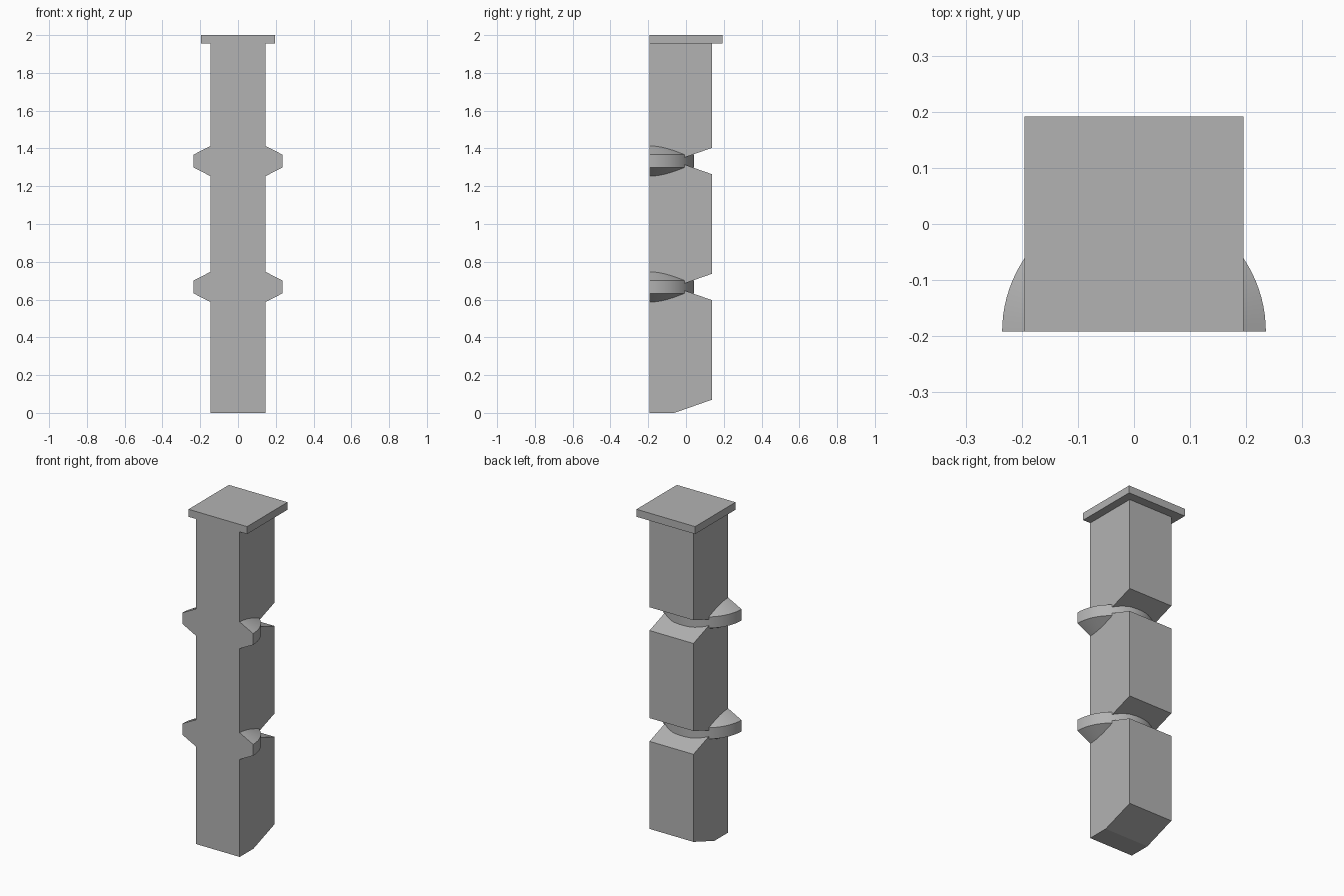
import bpy, bmesh, math
from mathutils import Vector

cube = bpy.data.objects.get("Cube")
if cube:
    bpy.data.objects.remove(cube, do_unlink=True)

grey = bpy.data.materials.new("plain grey")
grey.use_nodes = True
grey.diffuse_color = (0.45, 0.45, 0.45, 1)
grey.node_tree.nodes["Principled BSDF"].inputs["Base Color"].default_value = grey.diffuse_color

FRONT = -0.192
PITCH = 2 / 3          # height of one shaft section
COLLAR_SEGMENTS = 48


def finish(bm, name):
    bmesh.ops.recalc_face_normals(bm, faces=bm.faces)
    mesh = bpy.data.meshes.new(name)
    bm.to_mesh(mesh)
    bm.free()
    mesh.materials.append(grey)
    obj = bpy.data.objects.new(name, mesh)
    bpy.context.collection.objects.link(obj)
    return obj


def extrude_side_profile(name, profile, half_width):
    """Extrude a (y, z) outline symmetrically along x."""
    bm = bmesh.new()
    face = bm.faces.new([bm.verts.new((-half_width, y, z)) for y, z in profile])
    result = bmesh.ops.extrude_face_region(bm, geom=[face])
    moved = [v for v in result["geom"] if isinstance(v, bmesh.types.BMVert)]
    bmesh.ops.translate(bm, verts=moved, vec=(2 * half_width, 0, 0))
    return finish(bm, name)


def half_collar(name, z):
    """Half-round collar with bevelled cones above and below its rim."""
    bm = bmesh.new()
    points = [(0, 0.08), (0.146, 0.08), (0.235, 0.034),
              (0.235, -0.034), (0.146, -0.08), (0, -0.08)]
    verts = [bm.verts.new((r, FRONT, z + h)) for r, h in points]
    edges = [bm.edges.new(pair) for pair in zip(verts, verts[1:])]
    bmesh.ops.spin(bm, geom=verts + edges, cent=(0, FRONT, z), axis=(0, 0, 1),
                   angle=math.pi, steps=COLLAR_SEGMENTS)
    bmesh.ops.remove_doubles(bm, verts=bm.verts, dist=0.0001)
    # Flat front closing the half round
    bmesh.ops.holes_fill(bm, edges=[e for e in bm.edges if e.is_boundary], sides=0)
    obj = finish(bm, name)
    bpy.ops.object.select_all(action='DESELECT')
    obj.select_set(True)
    bpy.context.view_layer.objects.active = obj
    bpy.ops.object.shade_smooth_by_angle(angle=math.radians(20))
    return obj


# Shaft with a chamfered foot and V notches across the back
BACK, NOTCH, RISE = 0.138, -0.062, 0.07
outline = [(FRONT, 0), (NOTCH, 0), (BACK, RISE)]
for i in (1, 2):
    z = i * PITCH
    outline += [(BACK, z - RISE), (NOTCH, z), (BACK, z + RISE)]
outline += [(BACK, 1.955), (FRONT, 1.955)]
extrude_side_profile("shaft", outline, 0.146)

# Square cap plate
extrude_side_profile("cap", [(FRONT, 1.955), (0.192, 1.955), (0.192, 2), (FRONT, 2)], 0.195)

# Collars at the notches
half_collar("lower_collar", PITCH)
half_collar("upper_collar", 2 * PITCH)
